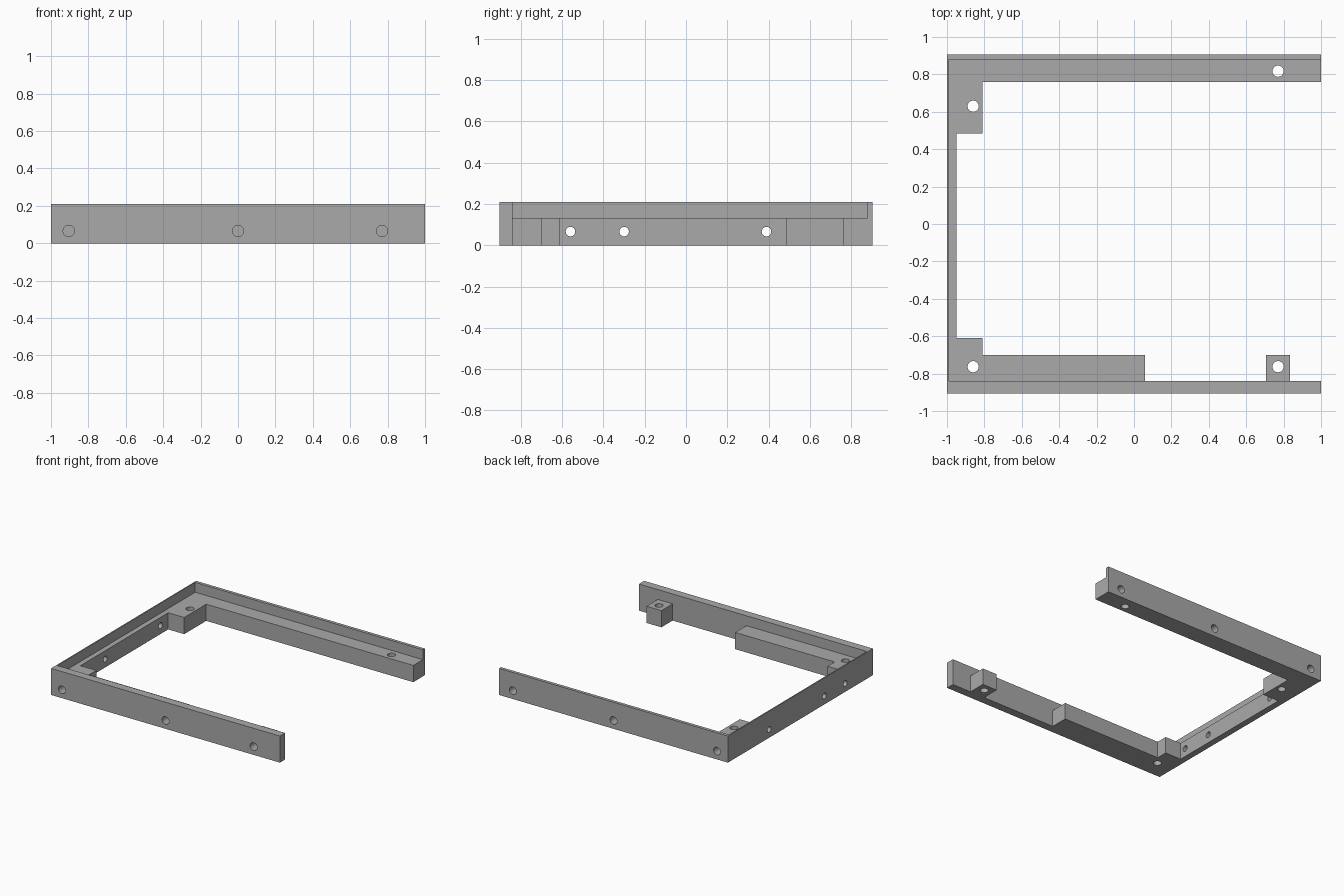
import bpy, bmesh
from math import radians
from mathutils import Matrix, Vector

if "Cube" in bpy.data.objects:
    bpy.data.objects.remove(bpy.data.objects["Cube"])

HEIGHT, LEDGE_HEIGHT = 0.21, 0.132

grey = bpy.data.materials.new("plain grey")
grey.use_nodes = True
grey.diffuse_color = (0.4, 0.4, 0.4, 1)
grey.node_tree.nodes["Principled BSDF"].inputs["Base Color"].default_value = (0.4, 0.4, 0.4, 1)


def finish(bm, name):
    bmesh.ops.recalc_face_normals(bm, faces=bm.faces)
    mesh = bpy.data.meshes.new(name)
    bm.to_mesh(mesh)
    bm.free()
    mesh.materials.append(grey)
    ob = bpy.data.objects.new(name, mesh)
    bpy.context.collection.objects.link(ob)
    return ob


def extrude_outline(name, points, height):
    bm = bmesh.new()
    face = bm.faces.new([bm.verts.new((x, y, 0)) for x, y in points])
    top = bmesh.ops.extrude_face_region(bm, geom=[face])["geom"]
    moved = [v for v in top if isinstance(v, bmesh.types.BMVert)]
    bmesh.ops.translate(bm, verts=moved, vec=(0, 0, height))
    return finish(bm, name)


def drill(centre, axis, radius, length):
    bm = bmesh.new()
    turn = Vector((0, 0, 1)).rotation_difference(Vector(axis)).to_matrix().to_4x4()
    bmesh.ops.create_cone(bm, cap_ends=True, segments=32, radius1=radius, radius2=radius,
                          depth=length, matrix=Matrix.Translation(centre) @ turn)
    ob = finish(bm, "drill")
    ob.hide_render = True
    return ob


def combine(target, tool, operation):
    mod = target.modifiers.new("combine", "BOOLEAN")
    mod.operation, mod.solver, mod.object = operation, "EXACT", tool
    deps = bpy.context.evaluated_depsgraph_get()
    mesh = bpy.data.meshes.new_from_object(target.evaluated_get(deps))
    target.modifiers.clear()
    target.data = mesh
    bpy.data.objects.remove(tool)


# Full-height walls: thick front, thin side and back lips
frame = extrude_outline("three_sided_frame", [
    (-1, -.905), (1, -.905), (1, -.84), (-.99, -.84),
    (-.99, .88), (1, .88), (1, .905), (-1, .905)], HEIGHT)

# Lower ledge with corner blocks and the separate screw block
ledge = extrude_outline("ledge", [
    (-.995, -.87), (.835, -.87), (.835, -.7), (.705, -.7), (.705, -.86), (.06, -.86),
    (.06, -.7), (-.81, -.7), (-.81, -.61), (-.95, -.61), (-.95, .485), (-.81, .485),
    (-.81, .76), (1, .76), (1, .89), (-.995, .89)], LEDGE_HEIGHT)
combine(frame, ledge, "UNION")

# Vertical screw holes through the blocks
for x, y in [(-.86, .63), (.77, .817), (-.86, -.763), (.77, -.763)]:
    combine(frame, drill((x, y, 0.1), (0, 0, 1), 0.03, 0.5), "DIFFERENCE")

# Blind holes in the front and back faces
for side, places in [(-1, (-.905, 0, .77)), (1, (-.905, 0, .88))]:
    for x in places:
        combine(frame, drill((x, side * 0.905, 0.066), (0, 1, 0), 0.03, 0.2), "DIFFERENCE")

# Cross holes through the side wall
for y in (-.56, -.3, .39):
    combine(frame, drill((-1, y, 0.066), (1, 0, 0), 0.023, 0.2), "DIFFERENCE")

# Smooth hole walls, sharp edges elsewhere
bpy.ops.object.select_all(action="DESELECT")
frame.select_set(True)
bpy.context.view_layer.objects.active = frame
bpy.ops.object.shade_smooth_by_angle(angle=radians(30))
